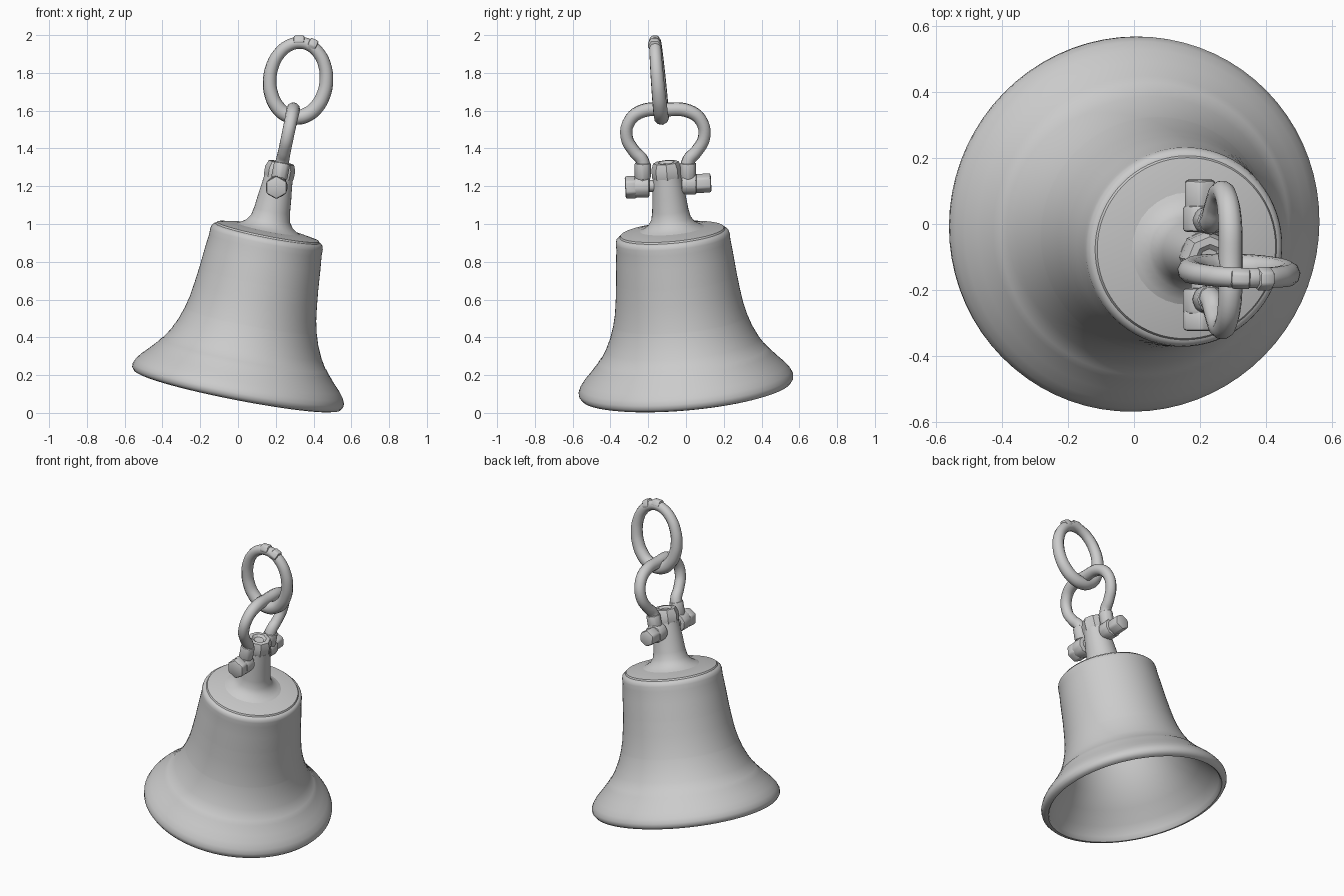
import bpy, bmesh
from math import sin, cos, pi, radians
from mathutils import Vector, Matrix

if "Cube" in bpy.data.objects:
    bpy.data.objects.remove(bpy.data.objects["Cube"])

AXIS = Vector((0.195, -0.09, 1)).normalized()
TILT = Vector((0, 0, 1)).rotation_difference(AXIS).to_matrix().to_4x4()
BASE = Matrix.Translation((-0.006, 0.003, 0.115)) @ TILT


def finish(obj, angle=40):
    bpy.ops.object.select_all(action='DESELECT')
    obj.select_set(True)
    bpy.context.view_layer.objects.active = obj
    if obj.type == 'CURVE':
        bpy.ops.object.convert(target='MESH')
        obj = bpy.context.view_layer.objects.active
    bpy.ops.object.shade_smooth_by_angle(angle=radians(angle))
    return obj


def add_mesh(name, bm, matrix=Matrix()):
    bmesh.ops.recalc_face_normals(bm, faces=bm.faces[:])
    mesh = bpy.data.meshes.new(name)
    bm.to_mesh(mesh)
    bm.free()
    obj = bpy.data.objects.new(name, mesh)
    bpy.context.collection.objects.link(obj)
    obj.matrix_world = matrix
    return obj


def lathe(name, profile, steps, angle=40):
    bm = bmesh.new()
    verts = [bm.verts.new((r, 0, t)) for r, t in profile]
    edges = [bm.edges.new(pair) for pair in zip(verts, verts[1:])]
    bmesh.ops.spin(bm, geom=verts + edges, axis=(0, 0, 1), cent=(0, 0, 0),
                   angle=2 * pi, steps=steps)
    bmesh.ops.remove_doubles(bm, verts=bm.verts[:], dist=0.0005)
    return finish(add_mesh(name, bm, BASE), angle)


def tube(name, points, radii, depth, cyclic=False):
    curve = bpy.data.curves.new(name, 'CURVE')
    curve.dimensions = '3D'
    curve.bevel_depth = depth
    curve.bevel_resolution = 3
    curve.resolution_u = 5
    curve.use_fill_caps = True
    spline = curve.splines.new('BEZIER')
    spline.bezier_points.add(len(points) - 1)
    spline.use_cyclic_u = cyclic
    for bp, co, r in zip(spline.bezier_points, points, radii):
        bp.co = co
        bp.radius = r
        bp.handle_left_type = bp.handle_right_type = 'AUTO'
    obj = bpy.data.objects.new(name, curve)
    bpy.context.collection.objects.link(obj)
    return finish(obj, 50)


def rod(name, start, end, radius, sides, bevel=0.0):
    start, end = Vector(start), Vector(end)
    d = end - start
    bm = bmesh.new()
    bmesh.ops.create_cone(bm, cap_ends=True, segments=sides, radius1=radius,
                          radius2=radius, depth=d.length)
    if bevel:
        bmesh.ops.bevel(bm, geom=bm.edges[:], offset=bevel, segments=2,
                        profile=0.5, affect='EDGES')
    rot = Vector((0, 0, 1)).rotation_difference(d.normalized()).to_matrix().to_4x4()
    return finish(add_mesh(name, bm, Matrix.Translation((start + end) / 2) @ rot), 35)


# Bell: hollow shell, outside from lip to crown, then back down inside
lathe("bell_body", [
    (0.535, 0.0), (0.557, 0.006), (0.569, 0.022), (0.570, 0.042), (0.558, 0.068),
    (0.535, 0.098), (0.502, 0.132), (0.463, 0.176), (0.445, 0.200), (0.438, 0.205),
    (0.407, 0.255), (0.378, 0.317), (0.357, 0.380), (0.355, 0.388), (0.341, 0.447),
    (0.330, 0.525), (0.321, 0.605), (0.320, 0.615), (0.311, 0.720), (0.303, 0.795),
    (0.303, 0.825), (0.299, 0.842), (0.288, 0.853), (0.280, 0.855), (0.275, 0.864),
    (0.200, 0.878), (0, 0.89),
    (0, 0.825), (0.20, 0.815), (0.255, 0.78), (0.275, 0.70), (0.29, 0.53),
    (0.32, 0.38), (0.37, 0.255), (0.43, 0.16), (0.49, 0.085), (0.522, 0.03),
    (0.528, 0.006), (0.535, 0.0)], 72)

# Stem with flared foot and faceted head
lathe("stem", [(0.19, 0.872), (0.155, 0.886), (0.125, 0.905), (0.105, 0.935),
               (0.096, 0.98), (0.089, 1.05), (0.080, 1.12), (0.076, 1.16), (0, 1.16)], 32)
lathe("stem_head", [(0, 1.13), (0.070, 1.13), (0.080, 1.16), (0.081, 1.205),
                    (0.068, 1.238), (0.045, 1.24), (0.03, 1.228), (0, 1.226)], 8, 25)


# Shackle bow: half outline mirrored across the stem
def bow_x(z):
    return 0.207 + 0.21 * (z - 1.2)


MID = -0.109
half = [(0.122, 1.20), (0.118, 1.27), (0.122, 1.335), (0.165, 1.385), (0.205, 1.46),
        (0.190, 1.545), (0.125, 1.597)]
outline = [(-w, z) for w, z in half] + [(0, 1.606)] + [(w, z) for w, z in reversed(half)]
thick = [1.0, 1.1, 0.95, 0.9, 0.9, 0.92, 0.98]
tube("shackle_bow", [(bow_x(z), MID + w, z) for w, z in outline],
     thick + [1.0] + thick[::-1], 0.037)

# Shackle lugs, pin and its two ends
for side, label in ((-1, "front"), (1, "back")):
    z = 1.205 + 0.008 * side
    rod("shackle_lug_" + label, (0.205, MID + side * 0.085, z),
        (0.205, MID + side * 0.165, z), 0.06, 10, 0.012)
    rod("shackle_collar_" + label, (bow_x(1.25), MID + side * 0.12, 1.24),
        (bow_x(1.33), MID + side * 0.12, 1.325), 0.045, 8, 0.01)
rod("shackle_pin", (0.205, -0.30, 1.197), (0.205, 0.10, 1.213), 0.032, 12)
rod("pin_nut", (0.203, -0.322, 1.193), (0.203, -0.26, 1.196), 0.062, 6, 0.01)
rod("pin_head", (0.200, 0.04, 1.213), (0.200, 0.133, 1.218), 0.053, 6, 0.01)

# Hanging ring: egg-shaped loop, thicker at the bottom
ring = []
radii = []
for i in range(16):
    a = 2 * pi * i / 16
    z = 1.762 + 0.197 * sin(a)
    x = 0.318 + 0.150 * cos(a) + 0.04 * (z - 1.762)
    y = -0.130 - 0.082 * (z - 1.56) - 0.03 * (x - 0.32)
    ring.append((x, y, z))
    radii.append(1.0 - 0.12 * sin(a))
tube("hanging_ring", ring, radii, 0.036, True)

# Worn weld lumps on top of the ring
rod("ring_weld_left", (0.295, -0.164, 1.968), (0.352, -0.166, 1.968), 0.034, 6, 0.008)
rod("ring_weld_right", (0.372, -0.166, 1.957), (0.415, -0.166, 1.938), 0.038, 6, 0.008)
